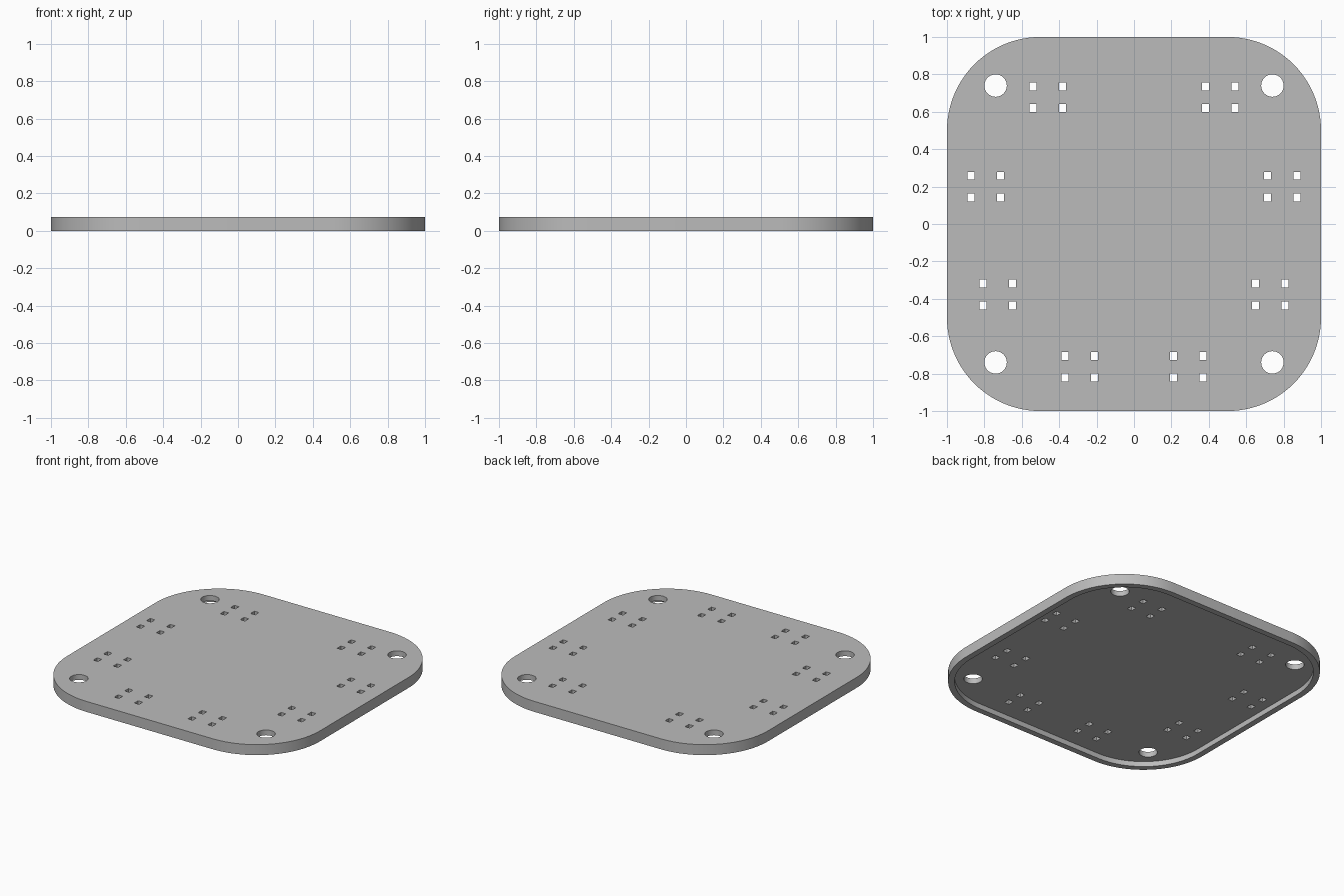
import bpy, bmesh, math

if "Cube" in bpy.data.objects:
    bpy.data.objects.remove(bpy.data.objects["Cube"], do_unlink=True)

HEIGHT = 0.075
FLOOR = 0.037      # underside of the thin panel
RIM = 0.042        # width of the lip around the underside
CORNER = 0.5

grey = bpy.data.materials.new("plain grey")
grey.use_nodes = True
colour = (0.5, 0.5, 0.5, 1)
grey.diffuse_color = colour
grey.node_tree.nodes["Principled BSDF"].inputs["Base Color"].default_value = colour


def rounded_square(half, radius, steps=24):
    """Outline of a square with rounded corners, anticlockwise."""
    c = half - radius
    points = []
    for corner, (sx, sy) in enumerate([(1, 1), (-1, 1), (-1, -1), (1, -1)]):
        for i in range(steps + 1):
            a = math.pi / 2 * (corner + i / steps)
            points.append((sx * c + radius * math.cos(a), sy * c + radius * math.sin(a)))
    return points


def circle(x, y, r, sides=40):
    return [(x + r * math.cos(math.tau * i / sides), y + r * math.sin(math.tau * i / sides))
            for i in range(sides)]


def rectangle(x, y, w, h):
    return [(x + sx * w / 2, y + sy * h / 2) for sx, sy in [(-1, -1), (1, -1), (1, 1), (-1, 1)]]


def prisms(name, outlines, z0, z1):
    """One object holding an upright prism for every outline."""
    bm = bmesh.new()
    for outline in outlines:
        low = [bm.verts.new((x, y, z0)) for x, y in outline]
        high = [bm.verts.new((x, y, z1)) for x, y in outline]
        bm.faces.new(low[::-1])
        bm.faces.new(high)
        for i in range(len(low)):
            j = (i + 1) % len(low)
            bm.faces.new((low[i], low[j], high[j], high[i]))
    mesh = bpy.data.meshes.new(name)
    bm.to_mesh(mesh)
    bm.free()
    mesh.materials.append(grey)
    obj = bpy.data.objects.new(name, mesh)
    bpy.context.collection.objects.link(obj)
    return obj


# Cover plate
plate = prisms("cover_plate", [rounded_square(1, CORNER)], 0, HEIGHT)

# Shallow recess underneath, leaving a lip
recess = prisms("recess_cutter", [rounded_square(1 - RIM, CORNER - RIM)], -0.1, FLOOR)

# Round screw holes at the corners, and groups of four small slots around the edge
holes = [circle(sx * 0.74, sy * 0.74, 0.06) for sx in (-1, 1) for sy in (-1, 1)]
for cx, cy in [(0.462, 0.678), (0.792, 0.2), (0.728, -0.377), (0.291, -0.763)]:
    for side in (-1, 1):
        for dx in (-0.079, 0.079):
            for dy in (-0.058, 0.058):
                holes.append(rectangle(side * cx + dx, cy + dy, 0.037, 0.042))
hole_cutter = prisms("hole_cutter", holes, -0.1, HEIGHT + 0.1)

# Cut the plate, then discard the cutters
bpy.context.view_layer.objects.active = plate
plate.select_set(True)
for cutter in (recess, hole_cutter):
    cutter.hide_render = True
    mod = plate.modifiers.new("cut", 'BOOLEAN')
    mod.operation = 'DIFFERENCE'
    mod.solver = 'EXACT'
    mod.object = cutter
    bpy.ops.object.modifier_apply(modifier=mod.name)
    bpy.data.objects.remove(cutter, do_unlink=True)

# Smooth round walls, sharp rims
bpy.ops.object.select_all(action='DESELECT')
plate.select_set(True)
bpy.ops.object.shade_smooth_by_angle(angle=math.radians(30))
